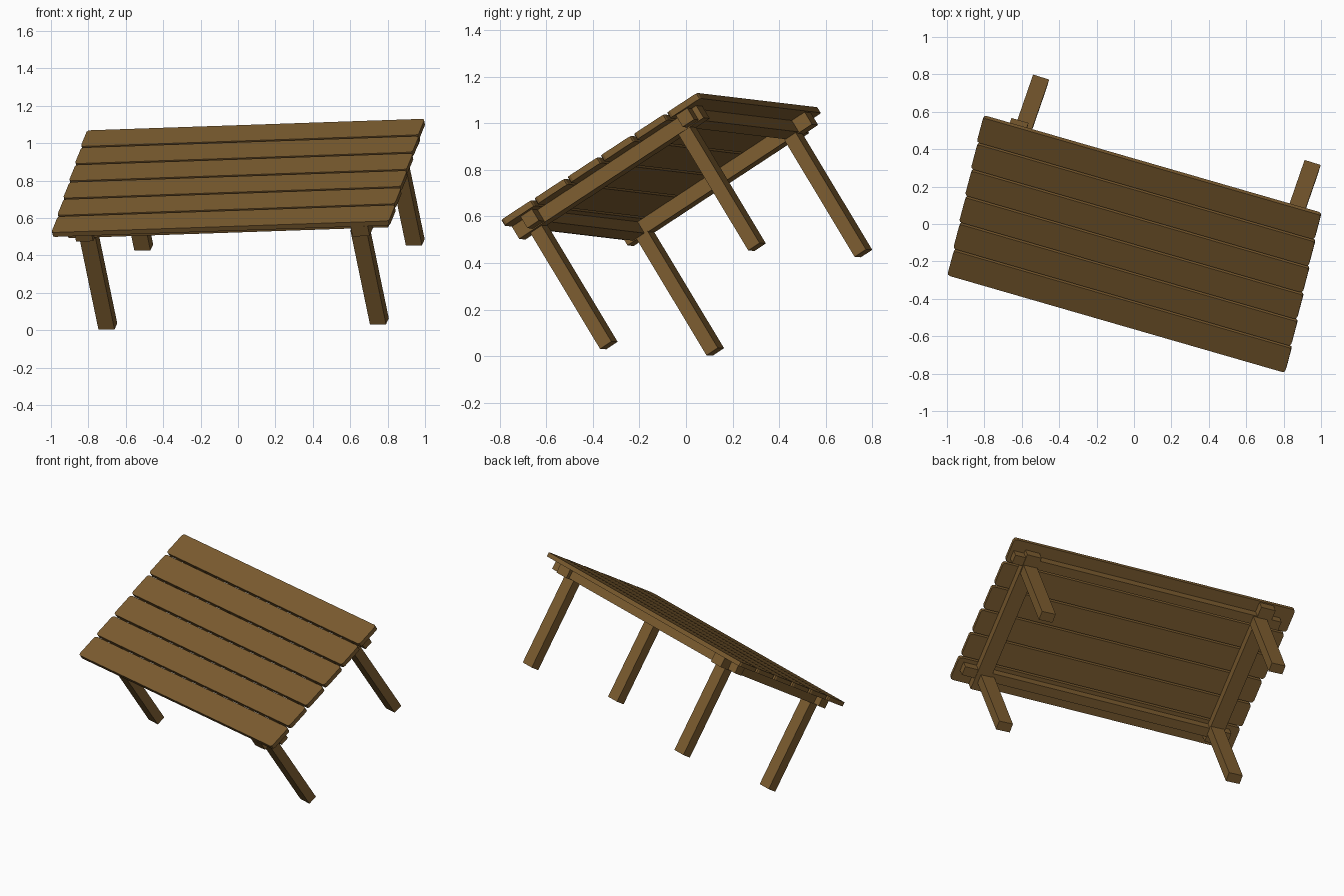
import bpy, bmesh
from mathutils import Matrix, Vector

if "Cube" in bpy.data.objects:
    bpy.data.objects.remove(bpy.data.objects["Cube"])

# Tilted table frame: along = length, across = width, up = top normal
along = Vector((0.954, -0.30, 0.018)).normalized()
across = Vector((0.24, 0.81, 0.537))
across = (across - along * across.dot(along)).normalized()
up = along.cross(across)
FRAME = Matrix.Translation((0, -0.114, 0.826)) @ Matrix((along, across, up)).transposed().to_4x4()
TWIST = 0.028      # the boards sit slightly skewed on the legs

wood = bpy.data.materials.new("brown_wood")
wood.diffuse_color = (0.20, 0.107, 0.029, 1)
wood.use_nodes = True
wood.node_tree.nodes["Principled BSDF"].inputs["Base Color"].default_value = wood.diffuse_color


def beam(name, centre, size, twist=0.0, corner=0.0):
    """Box in table coordinates, optionally with its four plan corners cut."""
    bm = bmesh.new()
    bmesh.ops.create_cube(bm, size=1)
    bmesh.ops.scale(bm, vec=size, verts=bm.verts)
    if corner:
        edges = [e for e in bm.edges
                 if abs(e.verts[0].co.z - e.verts[1].co.z) > size[2] * 0.5]
        bmesh.ops.bevel(bm, geom=edges, offset=corner, segments=2,
                        profile=0.5, affect='EDGES')
    mesh = bpy.data.meshes.new(name)
    bm.to_mesh(mesh)
    bm.free()
    mesh.materials.append(wood)
    ob = bpy.data.objects.new(name, mesh)
    bpy.context.collection.objects.link(ob)
    ob.matrix_world = FRAME @ Matrix.Translation(centre) @ Matrix.Rotation(twist, 4, 'Z')
    return ob


# Table top: six boards, each shifted slightly along its length
for i in range(6):
    y = (i - 2.5) * 0.172
    beam(f"top_board_{i + 1}", (-0.064 * y, y, -0.014), (1.88, 0.16, 0.028), TWIST, 0.016)

# Long rails under the boards
for name, y in (("front", -0.405), ("back", 0.405)):
    beam(f"{name}_long_rail", (0.02 - 0.05 * y, y, -0.057), (1.78, 0.06, 0.058), TWIST)

# Cross rails and legs at both ends
for side, rail_x, leg_x in (("left", -0.765, -0.75), ("right", 0.785, 0.772)):
    beam(f"{side}_cross_rail", (rail_x, -0.004, -0.059), (0.095, 0.97, 0.062), TWIST)
    for end, leg_y in (("front", -0.409), ("back", 0.378)):
        beam(f"{end}_{side}_leg", (leg_x, leg_y, -0.382), (0.09, 0.06, 0.596))
